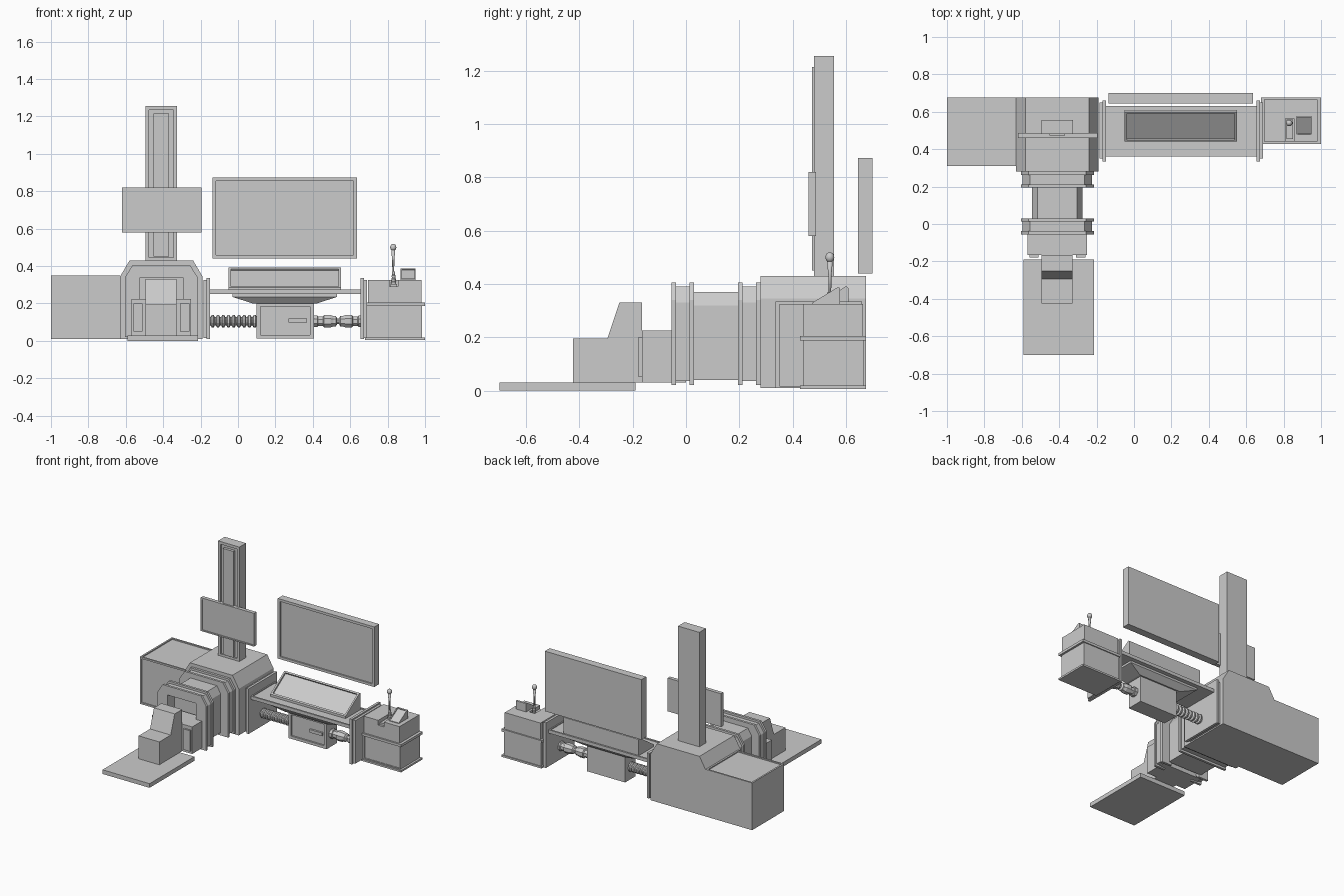
import bpy, bmesh, math
from mathutils import Vector

if "Cube" in bpy.data.objects:
    bpy.data.objects.remove(bpy.data.objects["Cube"])


def finish(name, bm):
    bmesh.ops.recalc_face_normals(bm, faces=bm.faces)
    me = bpy.data.meshes.new(name)
    bm.to_mesh(me)
    bm.free()
    ob = bpy.data.objects.new(name, me)
    bpy.context.collection.objects.link(ob)
    return ob


def prism(name, pts, axis, a, b):
    """Extrude a profile along axis: 'Y' takes (x, z) points, 'X' takes (y, z)."""
    bm = bmesh.new()
    place = (lambda p, t: (p[0], t, p[1])) if axis == 'Y' else (lambda p, t: (t, p[0], p[1]))
    ends = [[bm.verts.new(place(p, t)) for p in pts] for t in (a, b)]
    for e in ends:
        bm.faces.new(e)
    n = len(pts)
    for i in range(n):
        j = (i + 1) % n
        bm.faces.new((ends[0][i], ends[0][j], ends[1][j], ends[1][i]))
    return finish(name, bm)


def box(name, x0, x1, y0, y1, z0, z1):
    return prism(name, [(x0, z0), (x1, z0), (x1, z1), (x0, z1)], 'Y', y0, y1)


def panel(ob, direction, border, depth):
    """Sink a framed panel into the face that points along direction."""
    bm = bmesh.new()
    bm.from_mesh(ob.data)
    bm.normal_update()
    d = Vector(direction).normalized()
    f = max(bm.faces, key=lambda q: q.normal.dot(d))
    bmesh.ops.inset_individual(bm, faces=[f], thickness=border, use_even_offset=True)
    n = f.normal.copy()
    new = bmesh.ops.extrude_discrete_faces(bm, faces=[f])['faces'][0]
    bmesh.ops.translate(bm, verts=new.verts, vec=-n * depth)
    bm.to_mesh(ob.data)
    bm.free()
    return ob


def lathe(name, profile, axis, origin, sides, smooth=False):
    """Turned solid from (distance, radius) pairs along X or Z."""
    bm = bmesh.new()
    rings = []
    for t, r in profile:
        ring = []
        for k in range(sides):
            a = 2 * math.pi * (k + .5) / sides
            c, s = r * math.cos(a), r * math.sin(a)
            v = (t, c, s) if axis == 'X' else (c, s, t)
            ring.append(bm.verts.new(Vector(origin) + Vector(v)))
        rings.append(ring)
    for p, q in zip(rings, rings[1:]):
        for k in range(sides):
            m = (k + 1) % sides
            bm.faces.new((p[k], p[m], q[m], q[k]))
    bm.faces.new(rings[0])
    bm.faces.new(rings[-1])
    ob = finish(name, bm)
    if smooth:
        for p in ob.data.polygons:
            p.use_smooth = True
    return ob


def arch(x0, x1, z0, z1, cx, cz):
    """Outline with two chamfered top corners."""
    return [(x0, z0), (x0, z1 - cz), (x0 + cx, z1), (x1 - cx, z1), (x1, z1 - cz), (x1, z0)]


FRONT, UP = (0, -1, 0), (0, 0, 1)

# Main housing and side cabinet
prism("main_housing", arch(-.63, -.19, .01, .43, .05, .085), 'Y', .28, .675)
cab = box("side_cabinet", -1, -.63, .31, .675, .01, .35)
panel(cab, FRONT, .012, .008)
panel(cab, UP, .012, .008)

# Scanner tunnel: rear ring, neck, and open front ring
opening = [(-.295, .03), (-.295, .34), (-.525, .34), (-.525, .03)]
for label, y0, y1, hole in (("rear", .195, .28, []), ("front", -.055, .03, opening)):
    band = arch(-.595, -.225, .035, .39, .04, .06)
    rim = arch(-.605, -.215, .02, .405, .042, .065)
    if hole:
        band += [(x, .035 if z < .1 else z) for x, z in hole]
        rim += [(x, .02 if z < .1 else z) for x, z in hole]
    prism(label + "_ring", band, 'Y', y0 + .015, y1 - .015)
    prism(label + "_rim_a", rim, 'Y', y0, y0 + .017)
    prism(label + "_rim_b", rim, 'Y', y1 - .017, y1)
prism("tunnel_neck", arch(-.545, -.275, .04, .37, .03, .05), 'Y', .025, .2)

# Tunnel entry block with two front pads
box("entry_block", -.57, -.25, -.165, .0, .03, .225)
for side, x in (("left", -.56), ("right", -.31)):
    box(side + "_entry_pad", x, x + .05, -.178, -.16, .05, .2)

# Floor plate and seat
box("floor_plate", -.59, -.215, -.7, -.19, 0, .03)
prism("seat", [(-.425, .03), (-.425, .195), (-.295, .195), (-.25, .33),
               (-.165, .33), (-.165, .03)], 'X', -.495, -.33)

# Column with rail and small screen
panel(box("column", -.495, -.325, .48, .555, .425, 1.255), FRONT, .02, .012)
box("column_rail", -.452, -.368, .472, .5, .45, 1.215)
panel(box("small_screen", -.62, -.195, .46, .487, .58, .82), FRONT, .009, .006)

# Large wall screen
panel(box("large_screen", -.135, .635, .645, .7, .44, .873), FRONT, .018, .01)

# Desk held between two pairs of side plates
panel(box("desk_top", -.155, .66, .36, .63, .25, .274), UP, .012, .006)
for side, xs in (("left", (-.185, -.168, -.15)), ("right", (.69, .673, .655))):
    box(side + "_outer_plate", min(xs[:2]), max(xs[:2]), .35, .65, .015, .325)
    box(side + "_inner_plate", min(xs[1:]), max(xs[1:]), .335, .66, .01, .335)

# Tapered tray under the desk
bm = bmesh.new()
levels = [(-.03, .53, .39, .6, .252), (-.03, .53, .39, .6, .235), (.08, .42, .42, .56, .2)]
loops = [[bm.verts.new(p) for p in ((a, c, z), (b, c, z), (b, d, z), (a, d, z))]
         for a, b, c, d, z in levels]
for p, q in zip(loops, loops[1:]):
    for i in range(4):
        bm.faces.new((p[i], p[(i + 1) % 4], q[(i + 1) % 4], q[i]))
bm.faces.new(loops[0])
bm.faces.new(loops[-1])
finish("desk_tray", bm)

# Sloped control panel on the desk
con = prism("control_panel", [(.44, .268), (.44, .285), (.6, .392), (.61, .385), (.61, .268)],
            'X', -.05, .55)
panel(con, (0, -.55, .83), .012, .012)

# Drive box with handle
panel(box("drive_box", .1, .405, .43, .55, .012, .205), FRONT, .02, .012)
box("drive_handle", .27, .37, .428, .45, .098, .12)

# Bellows on the left, stepped coupling on the right
steps = [(-.155, .03)]
for i in range(9):
    x = -.15 + i * .028
    steps += [(x + .004, .024), (x + .01, .035), (x + .02, .035), (x + .026, .024)]
lathe("bellows", steps, 'X', (0, .49, .105), 12)
lathe("coupling", [(.4, .034), (.425, .034), (.428, .028), (.455, .028), (.46, .036), (.495, .036),
                   (.51, .03), (.523, .03), (.53, .017), (.54, .017), (.547, .03), (.56, .03),
                   (.575, .036), (.61, .036), (.615, .028), (.64, .028), (.645, .034), (.66, .034)],
      'X', (0, .49, .105), 8)

# Right-hand cabinet with trim bands
box("pedestal_base_band", .68, 1, .428, .675, .005, .018)
panel(box("pedestal_lower", .69, .985, .44, .668, .015, .19), FRONT, .01, .004)
box("pedestal_middle_band", .68, 1, .428, .675, .187, .205)
slot = (.81, .855, .29)
prism("pedestal_upper_front", [(.695, .2), (.98, .2), (.98, .325), (slot[1], .325),
                               (slot[1], slot[2]), (slot[0], slot[2]), (slot[0], .325),
                               (.695, .325)], 'Y', .44, .565)
box("pedestal_upper_back", .695, .98, .565, .665, .2, .325)

# Small tilted display
disp = prism("tilted_display", [(.475, .32), (.475, .33), (.57, .388), (.578, .385), (.578, .32)],
             'X', .87, .95)
panel(disp, (0, -.5, .85), .007, .006)

# Joystick: boot, shaft and ball
box("joystick_base", .815, .85, .455, .56, .285, .305)
lathe("joystick_boot", [(.3, .014), (.315, .014), (.318, .011), (.332, .013), (.336, .01),
                        (.35, .011), (.354, .008), (.37, .009)], 'Z', (.832, .54, 0), 12)
lathe("joystick_shaft", [(.36, .005), (.43, .006), (.485, .011)], 'Z', (.83, .54, 0), 12, True)
ball = [(.5 - .019 * math.cos(math.pi * i / 8), max(.001, .017 * math.sin(math.pi * i / 8)))
        for i in range(9)]
lathe("joystick_ball", ball, 'Z', (.83, .54, 0), 16, True)
